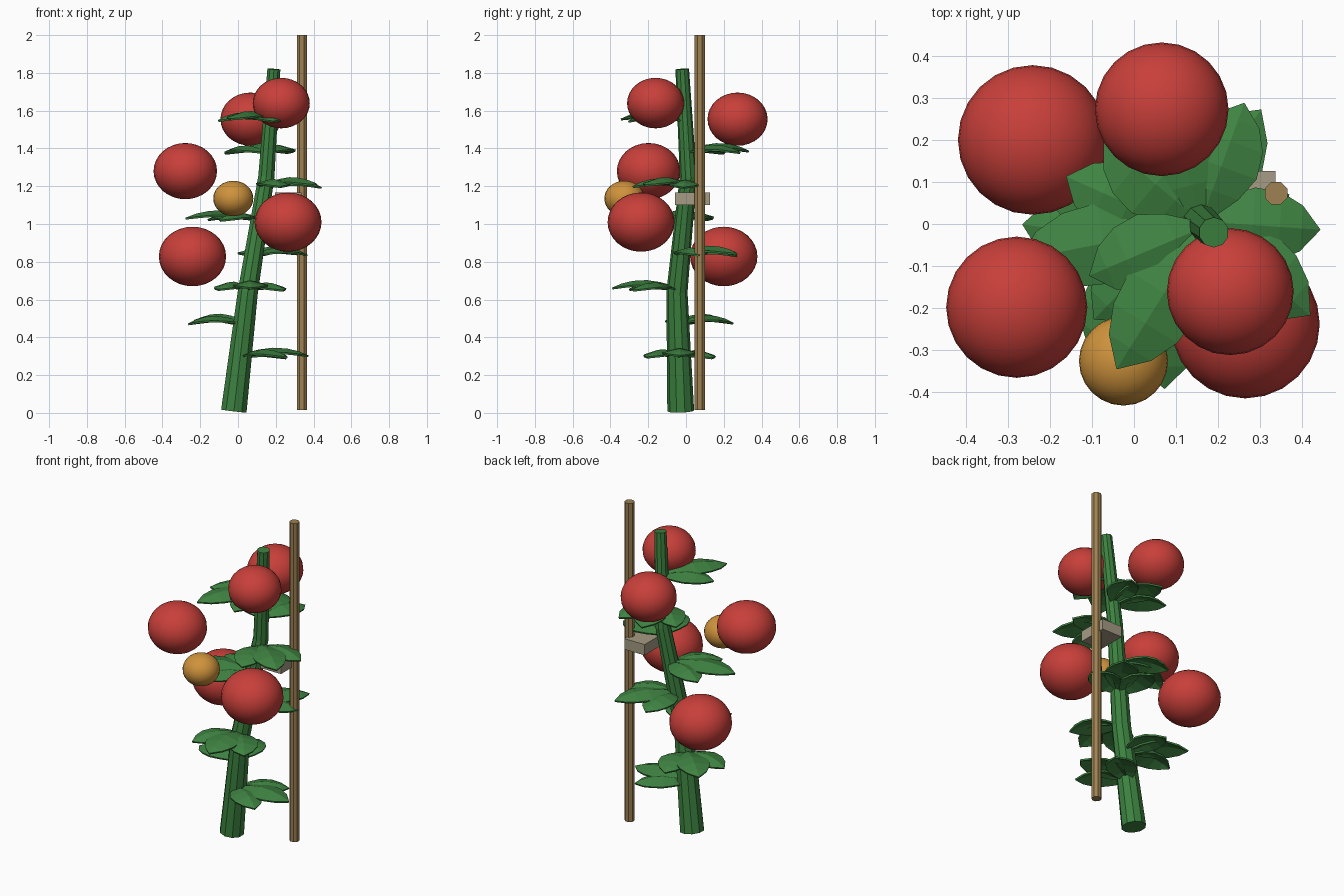
import bpy, bmesh, math
from mathutils import Vector

if "Cube" in bpy.data.objects:
    bpy.data.objects.remove(bpy.data.objects["Cube"])


def material(name, rgb):
    m = bpy.data.materials.new(name)
    m.diffuse_color = (*rgb, 1)
    m.use_nodes = True
    m.node_tree.nodes["Principled BSDF"].inputs["Base Color"].default_value = m.diffuse_color
    return m


RED = material("ripe red", (0.58, 0.05, 0.042))
ORANGE = material("unripe orange", (0.62, 0.29, 0.045))
LEAF = material("leaf green", (0.05, 0.23, 0.055))
STEM = material("stem green", (0.045, 0.22, 0.05))
WOOD = material("stake wood", (0.34, 0.22, 0.085))
TWINE = material("tie twine", (0.38, 0.33, 0.23))


def finish(bm, name, mat, smooth=False):
    bmesh.ops.recalc_face_normals(bm, faces=bm.faces)
    me = bpy.data.meshes.new(name)
    bm.to_mesh(me)
    bm.free()
    me.materials.append(mat)
    for p in me.polygons:
        p.use_smooth = smooth
    ob = bpy.data.objects.new(name, me)
    bpy.context.collection.objects.link(ob)
    return ob


def tube(name, path, sides, mat):
    """Sweep a polygon ring along points with (position, radius)."""
    bm = bmesh.new()
    rings = []
    for i, (p, r) in enumerate(path):
        a, b = path[max(i - 1, 0)][0], path[min(i + 1, len(path) - 1)][0]
        d = (b - a).normalized()
        u = (Vector((1, 0, 0)) - d * d.x).normalized()
        v = d.cross(u)
        rings.append([bm.verts.new(p + r * (u * math.cos(t) + v * math.sin(t)))
                      for t in (math.tau * (k + 0.5) / sides for k in range(sides))])
    for r0, r1 in zip(rings, rings[1:]):
        for k in range(sides):
            n = (k + 1) % sides
            bm.faces.new((r0[k], r0[n], r1[n], r1[k]))
    bm.faces.new(rings[0][::-1])
    bm.faces.new(rings[-1])
    return finish(bm, name, mat)


# Stem, gently bent and tapering
stem = [(Vector((-0.022, -0.028, 0.01)), 0.071), (Vector((0.052, -0.048, 0.64)), 0.056),
        (Vector((0.15, 0.012, 1.25)), 0.045), (Vector((0.19, -0.02, 1.82)), 0.036)]
tube("stem", stem, 10, STEM)

# Support stake
tube("stake", [(Vector((0.338, 0.073, 0.015)), 0.029), (Vector((0.338, 0.073, 2.0)), 0.029)], 8, WOOD)

# Tie block between stem and stake
bm = bmesh.new()
bmesh.ops.create_cube(bm, size=1)
for v in bm.verts:
    v.co = Vector((0.267 + v.co.x * 0.14, 0.034 + v.co.y * 0.185, 1.133 + v.co.z * 0.067))
finish(bm, "tie", TWINE)

# Fruits: x, y, z, radius (slightly flattened)
fruits = [(-0.279, -0.198, 1.28, 0.168, RED), (-0.241, 0.2, 0.828, 0.178, RED),
          (0.265, -0.238, 1.01, 0.177, RED), (0.229, -0.161, 1.64, 0.151, RED),
          (0.066, 0.273, 1.555, 0.159, RED), (-0.025, -0.326, 1.135, 0.106, ORANGE)]
for i, (x, y, z, r, mat) in enumerate(fruits):
    bm = bmesh.new()
    bmesh.ops.create_uvsphere(bm, u_segments=24, v_segments=16, radius=r)
    for v in bm.verts:
        v.co = Vector((x + v.co.x, y + v.co.y, z + v.co.z * 0.885))
    finish(bm, f"fruit_{i + 1}", mat, True)


def stem_point(z):
    for (a, _), (b, _) in zip(stem, stem[1:]):
        if z <= b.z:
            return a.lerp(b, (z - a.z) / (b.z - a.z))


# Leaflet profile: distance along, half width, midrib height
PROFILE = [(0.0, 0.012, 0.0), (0.12, 0.035, 0.016), (0.27, 0.07, 0.03), (0.47, 0.096, 0.04),
           (0.68, 0.088, 0.036), (0.85, 0.058, 0.022)]


def leaflet(bm, base, angle, length, width, drop):
    d = Vector((math.cos(angle), math.sin(angle), 0))
    s = Vector((-d.y, d.x, 0))
    up = Vector((0, 0, 1))
    rows = []
    for t, w, h in PROFILE:
        mid = base + d * (t * length) + up * (h - drop)
        edge = -up * (0.25 * w)
        rows.append([bm.verts.new(mid + s * (k * w * width) + (edge if k else up * 0))
                     for k in (-1, 0, 1)])
    tip = bm.verts.new(base + d * length - up * drop)
    for a, b in zip(rows, rows[1:]):
        for k in (0, 1):
            bm.faces.new((a[k], b[k], b[k + 1], a[k + 1]))
    for k in (0, 1):
        bm.faces.new((rows[-1][k], tip, rows[-1][k + 1]))


# Compound leaves in a spiral: height, compass angle, length
leaves = [(0.30, 1, 0.36), (0.48, 137, 0.36), (0.658, 273, 0.345), (0.84, 54, 0.37),
          (1.028, 191, 0.40), (1.203, 321, 0.355), (1.383, 105, 0.34), (1.553, 238, 0.40)]
for i, (z, deg, length) in enumerate(leaves):
    bm = bmesh.new()
    base = stem_point(z)
    for off, l, drop in ((0, length, 0), (-35, 0.3, 0.008), (35, 0.3, 0.012)):
        leaflet(bm, base, math.radians(deg + off), l, 1.0 if off == 0 else 0.92, drop)
    ob = finish(bm, f"leaf_{i + 1}", LEAF)
    mod = ob.modifiers.new("thickness", 'SOLIDIFY')
    mod.thickness = 0.01
    mod.offset = 0
